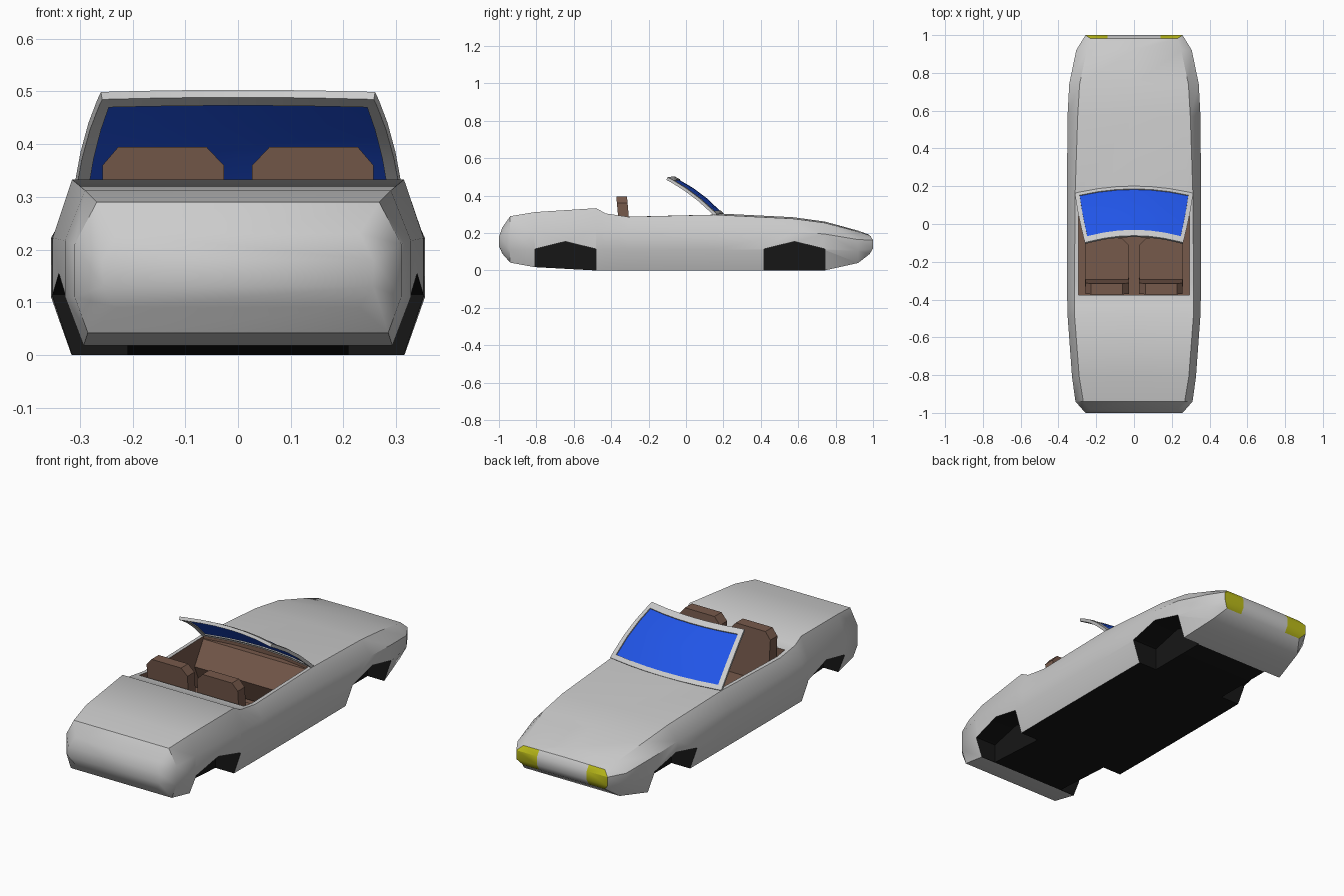
import bpy, bmesh, math

if "Cube" in bpy.data.objects:
    bpy.data.objects.remove(bpy.data.objects["Cube"])

# Shared palette: every object uses the same slot order
PAINT, BLACK, BROWN, BLUE, YELLOW = range(5)
MATS = []
for name, col in [("paint", (0.8, 0.8, 0.8)), ("black", (0.008, 0.008, 0.008)),
                  ("brown", (0.18, 0.1, 0.07)), ("glass_blue", (0.015, 0.09, 0.8)),
                  ("lamp_yellow", (0.5, 0.5, 0.01))]:
    m = bpy.data.materials.new(name)
    m.diffuse_color = (*col, 1)
    m.use_nodes = True
    m.node_tree.nodes["Principled BSDF"].inputs["Base Color"].default_value = m.diffuse_color
    MATS.append(m)


def finish(bm, name):
    bmesh.ops.recalc_face_normals(bm, faces=bm.faces[:])
    me = bpy.data.meshes.new(name)
    bm.to_mesh(me)
    bm.free()
    for m in MATS:
        me.materials.append(m)
    ob = bpy.data.objects.new(name, me)
    bpy.context.collection.objects.link(ob)
    return ob


def prism(name, pts, axis, a, b, slot, shear=0.0):
    """Extrude a 2D outline along an axis from a to b (shear leans y with z)."""
    bm = bmesh.new()
    rings = []
    for t in (a, b):
        ring = []
        for p, q in pts:
            x, y, z = {'x': (t, p, q), 'y': (p, t, q), 'z': (p, q, t)}[axis]
            ring.append(bm.verts.new((x, y + shear * z, z)))
        rings.append(ring)
    n = len(pts)
    bm.faces.new(rings[0])
    bm.faces.new(rings[1])
    for i in range(n):
        j = (i + 1) % n
        bm.faces.new((rings[0][i], rings[0][j], rings[1][j], rings[1][i]))
    for f in bm.faces:
        f.material_index = slot
    return finish(bm, name)


def smooth(ob, deg):
    bpy.ops.object.select_all(action='DESELECT')
    bpy.context.view_layer.objects.active = ob
    ob.select_set(True)
    bpy.ops.object.shade_smooth_by_angle(angle=math.radians(deg))


def apply_mod(ob, mod):
    bpy.context.view_layer.objects.active = ob
    bpy.ops.object.modifier_apply(modifier=mod.name)


# Body sections: y, y of top/bottom, camber, top x/z, upper x/z, lower x/z, bottom x/z
SECTIONS = [
    (-1.0, -0.982, 0, .23, .23, .257, .18, .257, .13, .23, .09),
    (-.94, -.94, 0, .268, .29, .31, .21, .31, .11, .285, .042),
    (-.81, -.81, 0, .29, .312, .328, .217, .328, .11, .293, .018),
    (-.48, -.48, 0, .315, .333, .352, .222, .352, .11, .315, 0),
    (-.43, -.43, 0, .315, .305, .353, .222, .353, .11, .315, 0),
    (-.31, -.31, 0, .315, .287, .355, .222, .355, .11, .316, 0),
    (.15, .15, .008, .312, .298, .355, .22, .355, .11, .316, 0),
    (.57, .57, .008, .298, .277, .352, .207, .352, .11, .314, 0),
    (.74, .74, .007, .288, .255, .343, .195, .343, .11, .305, 0),
    (.92, .92, .005, .25, .208, .306, .165, .306, .105, .27, .04),
    (1.0, .982, .002, .23, .188, .257, .163, .257, .118, .23, .088)]

bm = bmesh.new()
rings = []
for y, ye, cam, tx, tz, ux, uz, lx, lz, bx, bz in SECTIONS:
    half = [(tx, ye, tz), (ux, y, uz), (lx, y, lz), (bx, ye, bz)]
    pts = [(0, ye, tz + cam)] + half + [(-x, v, z) for x, v, z in reversed(half)]
    rings.append([bm.verts.new(p) for p in pts])
for k, (r, s) in enumerate(zip(rings, rings[1:])):
    for i in range(9):
        j = (i + 1) % 9
        f = bm.faces.new((r[i], r[j], s[j], s[i]))
        if i == 4 and 2 <= k <= 7:
            f.material_index = BLACK          # underside
caps = []
for r in (rings[0], rings[-1]):
    caps = [bm.faces.new([r[i] for i in ids])
            for ids in ((8, 0, 1, 2, 7), (2, 3, 6, 7), (3, 4, 5, 6))]
# Headlamps: split the nose cap and colour its outer ends
for x in (-.14, .14):
    caps = [f for f in bm.faces if min(v.co.y for v in f.verts) > .97]
    geom = caps + list({e for f in caps for e in f.edges}) + list({v for f in caps for v in f.verts})
    bmesh.ops.bisect_plane(bm, geom=geom, plane_co=(x, 0, 0), plane_no=(1, 0, 0))
for f in bm.faces:
    if min(v.co.y for v in f.verts) > .97 and abs(f.calc_center_median().x) > .14:
        f.material_index = YELLOW
body = finish(bm, "body")

# Cutters: four wheel arches and the cockpit opening
cutters = []
for yc in (-.645, .58):
    arch = [(yc - .163, -.1), (yc - .163, .115), (yc, .155), (yc + .163, .115), (yc + .163, -.1)]
    for s in (-1, 1):
        cutters.append(prism("arch_cutter", arch, 'x', s * .21, s * .5, BLACK))
opening = [(-.295, -.375), (.295, -.375), (.295, .145), (.15, .168), (0, .176), (-.15, .168), (-.295, .145)]
cutters.append(prism("cockpit_cutter", opening, 'z', .05, .6, BROWN))
for c in cutters:
    mod = body.modifiers.new("cut", 'BOOLEAN')
    mod.operation = 'DIFFERENCE'
    mod.solver = 'EXACT'
    mod.object = c
    apply_mod(body, mod)
    bpy.data.objects.remove(c)
smooth(body, 35)

# Dashboard
prism("dashboard", [(.17, .285), (.14, .285), (.07, .17), (.12, .055), (.17, .055)],
      'x', -.294, .294, BROWN)

# Seats: cushion and leaning backrest, one per side
for side, s in (("left", -1), ("right", 1)):
    cushion = [(.03, -.33), (.26, -.33), (.26, -.11), (.225, -.075), (.065, -.075), (.03, -.11)]
    prism(side + "_seat_cushion", [(s * x, y) for x, y in cushion], 'z', .05, .15, BROWN)
    back = [(.027, .06), (.257, .06), (.257, .36), (.227, .395), (.06, .395), (.027, .36)]
    prism(side + "_seat_back", [(s * x, z) for x, z in back], 'y', -.337, -.28, BROWN, -.09)


# Windscreen: curved sheet, split into frame and glass
def screen_point(u, v):
    rows = [(.312, .158, .195, .296), (.291, .035, .078, .405), (.259, -.102, -.065, .492)]
    w = (2 * (v - .5) * (v - 1), -4 * v * (v - 1), 2 * v * (v - .5))
    hw, yc, ym, z = (sum(a * r[i] for a, r in zip(w, rows)) for i in range(4))
    return (u * hw, ym + (yc - ym) * u * u, z + .004 * (1 - u * u))


US = [-1, -.925, -.6, -.3, 0, .3, .6, .925, 1]
VS = [0, .07, .37, .65, .9, 1]
for name, is_glass, slot, thick in (("windscreen_frame", False, PAINT, .016),
                                    ("windscreen_glass", True, BLUE, .006)):
    bm = bmesh.new()
    grid = [[bm.verts.new(screen_point(u, v)) for u in US] for v in VS]
    for j in range(len(VS) - 1):
        for i in range(len(US) - 1):
            inner = 0 < j < len(VS) - 2 and 0 < i < len(US) - 2
            if inner == is_glass:
                f = bm.faces.new((grid[j][i], grid[j][i + 1], grid[j + 1][i + 1], grid[j + 1][i]))
                f.material_index = slot
    bmesh.ops.delete(bm, geom=[v for v in bm.verts if not v.link_faces], context='VERTS')
    ob = finish(bm, name)
    mod = ob.modifiers.new("thickness", 'SOLIDIFY')
    mod.thickness = thick
    mod.offset = 0
    apply_mod(ob, mod)
    smooth(ob, 35)
